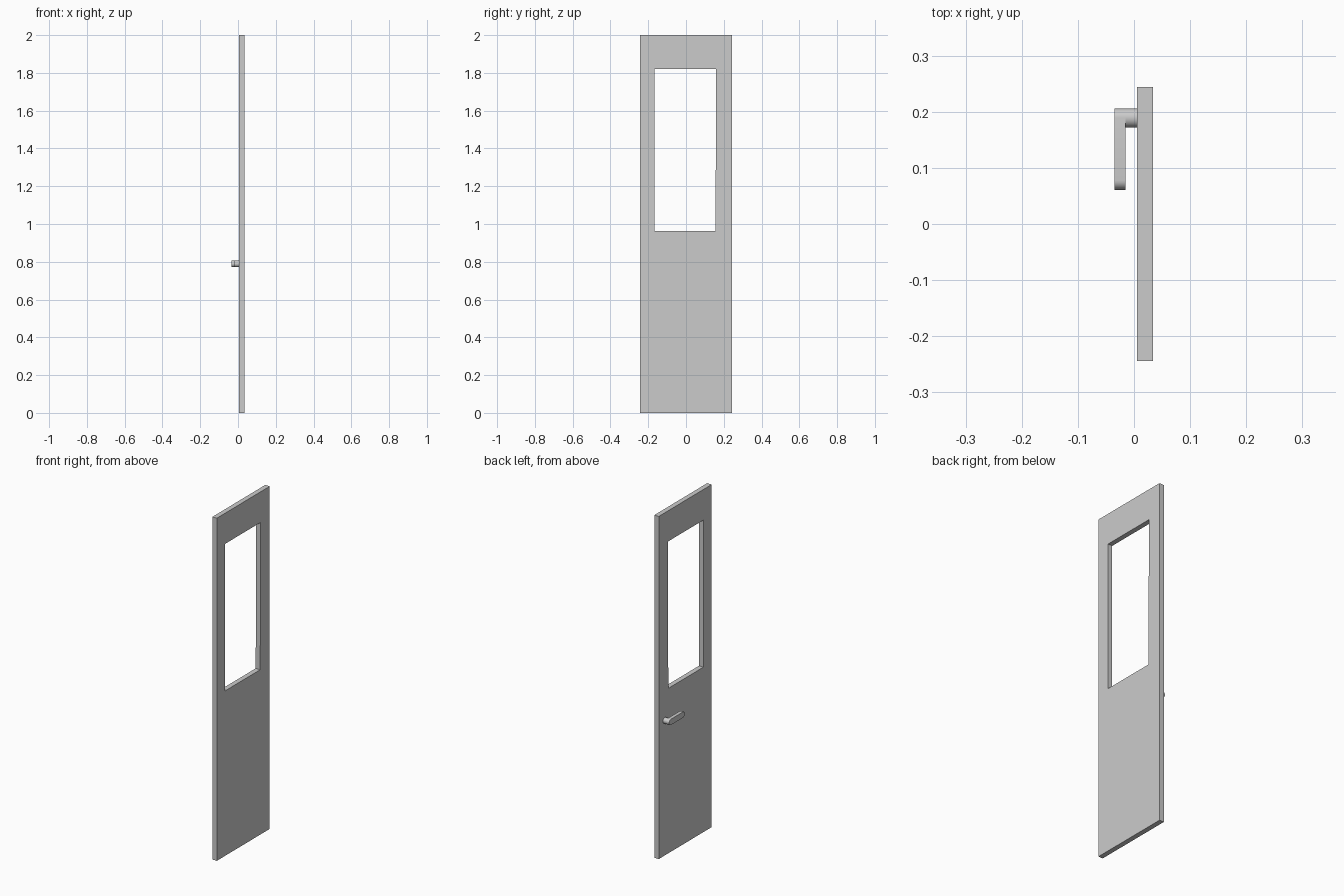
import bpy, bmesh, math

if "Cube" in bpy.data.objects:
    bpy.data.objects.remove(bpy.data.objects["Cube"])

X0, X1 = 0.005, 0.034          # door thickness
HANDLE_Z, R = 0.789, 0.017     # handle height and half width


def finish(name, bm, smooth=False):
    bmesh.ops.recalc_face_normals(bm, faces=bm.faces)
    mesh = bpy.data.meshes.new(name)
    bm.to_mesh(mesh)
    bm.free()
    ob = bpy.data.objects.new(name, mesh)
    bpy.context.collection.objects.link(ob)
    if smooth:
        bpy.ops.object.select_all(action='DESELECT')
        ob.select_set(True)
        bpy.context.view_layer.objects.active = ob
        bpy.ops.object.shade_smooth_by_angle(angle=math.radians(30))
    return ob


def ring(bm, x, pts):
    return [bm.verts.new((x, y, z)) for y, z in pts]


def extrude_x(name, pts, xa, xb):
    bm = bmesh.new()
    a, b = ring(bm, xa, pts), ring(bm, xb, pts)
    bm.faces.new(a)
    bm.faces.new(b)
    for i in range(len(pts)):
        j = (i + 1) % len(pts)
        bm.faces.new((a[i], a[j], b[j], b[i]))
    return finish(name, bm, True)


def arc(cy, start, end, n=16):
    angles = [math.radians(start + (end - start) * i / n) for i in range(n + 1)]
    return [(cy + R * math.cos(t), HANDLE_Z + R * math.sin(t)) for t in angles]


# door panel with a window opening
outer = [(-0.244, 0), (0.244, 0), (0.244, 2), (-0.244, 2)]
inner = [(-0.168, 0.963), (0.156, 0.963), (0.16, 1.821), (-0.168, 1.821)]
bm = bmesh.new()
loops = [ring(bm, X0, outer), ring(bm, X1, outer), ring(bm, X1, inner), ring(bm, X0, inner)]
for k in range(4):
    a, b = loops[k], loops[(k + 1) % 4]
    for i in range(4):
        j = (i + 1) % 4
        bm.faces.new((a[i], a[j], b[j], b[i]))
finish("door_panel", bm)

# lever handle: round-ended grip and a round stem into the door
grip_y, stem_y = 0.061 + R, 0.206 - R
extrude_x("handle_grip", arc(stem_y, -90, 90) + arc(grip_y, 90, 270), -0.035, -0.015)
extrude_x("handle_stem", arc(stem_y, 0, 360, 32)[:-1], -0.015, X0)
